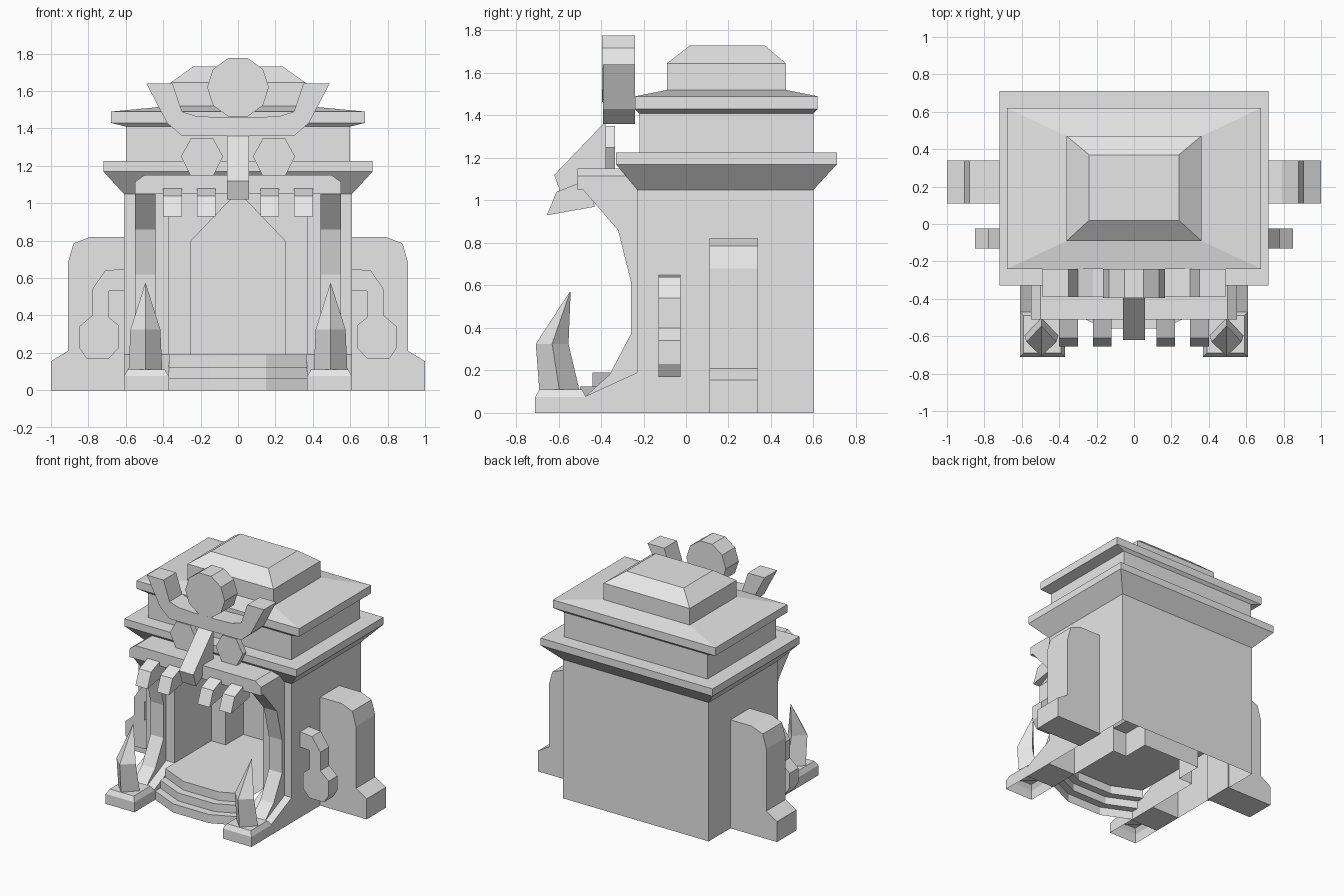
import bpy, bmesh, math

cube = bpy.data.objects.get("Cube")
if cube:
    bpy.data.objects.remove(cube, do_unlink=True)

stone = bpy.data.materials.new("grey_stone")
stone.use_nodes = True
GREY = (0.8, 0.8, 0.8, 1)
stone.diffuse_color = GREY
stone.node_tree.nodes["Principled BSDF"].inputs["Base Color"].default_value = GREY


def finish(name, bm, mirror=False):
    """Turn a bmesh into a stone object, optionally mirrored across x."""
    bmesh.ops.recalc_face_normals(bm, faces=bm.faces)
    mesh = bpy.data.meshes.new(name)
    bm.to_mesh(mesh)
    bm.free()
    mesh.materials.append(stone)
    obj = bpy.data.objects.new(name, mesh)
    bpy.context.collection.objects.link(obj)
    if mirror:
        obj.modifiers.new("Mirror", "MIRROR").use_mirror_merge = False
    return obj


def loft(name, rings, mirror=False, bottom=True):
    """Join closed rings of 3D points and cap both ends."""
    bm = bmesh.new()
    loops = [[bm.verts.new(p) for p in ring] for ring in rings]
    n = len(loops[0])
    for a, b in zip(loops, loops[1:]):
        for i in range(n):
            j = (i + 1) % n
            bm.faces.new((a[i], a[j], b[j], b[i]))
    if bottom:
        bm.faces.new(loops[0][::-1])
    bm.faces.new(loops[-1])
    return finish(name, bm, mirror)


def prism(name, profile, axis, lo, hi, mirror=False, bottom=True):
    """Extrude a 2D profile along an axis between two positions."""
    place = {"x": lambda p, d: (d, p[0], p[1]),
             "y": lambda p, d: (p[0], d, p[1]),
             "z": lambda p, d: (p[0], p[1], d)}[axis]
    return loft(name, [[place(p, d) for p in profile] for d in (lo, hi)], mirror, bottom)


def rect(x0, x1, y0, y1, z):
    return [(x0, y0, z), (x1, y0, z), (x1, y1, z), (x0, y1, z)]


def diamond(x, y, z, rx, ry):
    return [(x - rx, y, z), (x, y - ry, z), (x + rx, y, z), (x, y + ry, z)]


def symmetric(half):
    """Complete a right-hand outline with its mirror image."""
    return half + [(-x, v) for x, v in reversed(half)]


# Walls around the room and its rear alcove, open underneath
prism("walls", symmetric([(0.25, 0.42), (0.25, 0.21), (0.37, 0.21), (0.37, -0.23),
                          (0.61, -0.23), (0.61, 0.6)]), "z", 0, 1.05, bottom=False)
prism("alcove_arch", [(0.25, 0.8), (0.25, 1.05), (0, 1.05), (0, 1.02), (0.04, 1.02)],
      "y", 0.21, 0.42, mirror=True)

# Cornice, upper storey and stepped roof
loft("cornice", [rect(-0.61, 0.61, -0.23, 0.6, 1.05), rect(-0.72, 0.72, -0.33, 0.71, 1.17),
                 rect(-0.72, 0.72, -0.33, 0.71, 1.225)])
loft("upper_storey", [rect(-0.6, 0.6, -0.22, 0.6, 1.22), rect(-0.6, 0.6, -0.22, 0.6, 1.41)])
loft("roof", [rect(-0.6, 0.6, -0.22, 0.6, 1.41), rect(-0.68, 0.68, -0.24, 0.62, 1.43),
              rect(-0.68, 0.68, -0.24, 0.62, 1.49), rect(-0.36, 0.36, -0.09, 0.47, 1.52)])
loft("roof_cap", [rect(-0.36, 0.36, -0.09, 0.47, 1.51), rect(-0.36, 0.36, -0.09, 0.47, 1.645),
                  rect(-0.24, 0.24, 0.02, 0.37, 1.73)])

# Floor running forward into three faceted steps
bm = bmesh.new()
rows = []
for y, z in [(-0.56, 0), (-0.56, 0.065), (-0.5, 0.065), (-0.5, 0.125),
             (-0.44, 0.125), (-0.44, 0.19)]:
    rows.append([bm.verts.new((x, y + back, z))
                 for x, back in [(-0.37, 0.1), (-0.15, 0), (0.15, 0), (0.37, 0.1)]])
rows.append([bm.verts.new((x, 0.42, 0.19)) for x in (-0.37, -0.15, 0.15, 0.37)])
for a, b in zip(rows, rows[1:]):
    for i in range(3):
        bm.faces.new((a[i], a[i + 1], b[i + 1], b[i]))
finish("floor_and_steps", bm)

# Open jaw: curved jambs, lower legs and upper lip
prism("jaw_jamb", [(-0.23, 1.1), (-0.51, 1.1), (-0.51, 1.08), (-0.32, 0.86), (-0.26, 0.62),
                   (-0.26, 0.37), (-0.36, 0.18), (-0.47, 0.08), (-0.47, 0.02), (-0.23, 0.02)],
      "x", 0.44, 0.55, mirror=True)
prism("lower_jaw", [(-0.47, 0), (-0.47, 0.08), (-0.23, 0.19), (-0.23, 0)],
      "x", 0.37, 0.61, mirror=True)
prism("upper_lip", symmetric([(0.5, 1.15), (0.55, 1.115), (0.55, 1.05)]), "y", -0.51, -0.23)

# Teeth hooked over the lip
for number, x in enumerate((0.17, 0.35)):
    prism(f"tooth_{number + 1}", [(-0.51, 1.08), (-0.61, 1.04), (-0.655, 0.93),
                                  (-0.43, 0.97), (-0.45, 1.08)],
          "x", x - 0.05, x + 0.05, mirror=True)

# Tusks on their bevelled feet
loft("tusk_foot", [rect(0.37, 0.61, -0.71, -0.47, 0), rect(0.37, 0.61, -0.71, -0.47, 0.075),
                   rect(0.39, 0.59, -0.69, -0.49, 0.11)], mirror=True, bottom=False)
loft("tusk", [diamond(0.495, -0.595, 0.1, 0.09, 0.095), diamond(0.495, -0.63, 0.325, 0.08, 0.077),
              diamond(0.495, -0.545, 0.57, 0.002, 0.002)], mirror=True)

# Face: snout, hexagonal eyes, horned crown and disc
prism("snout", [(-0.38, 1.37), (-0.62, 1.12), (-0.585, 1.02), (-0.38, 1.15)], "x", -0.06, 0.06)
prism("eye", [(0.08, 1.25), (0.135, 1.14), (0.25, 1.14), (0.305, 1.25), (0.25, 1.35),
              (0.135, 1.35)], "y", -0.38, -0.335, mirror=True)
prism("crown", symmetric([(0.1, 1.46), (0.22, 1.465), (0.3, 1.49), (0.35, 1.64),
                          (0.49, 1.64), (0.38, 1.43), (0.3, 1.36)]), "y", -0.39, -0.24)
prism("crown_disc", [(0.165 * math.cos(math.radians(36 * i)),
                      1.62 + 0.165 * math.sin(math.radians(36 * i))) for i in range(10)],
      "y", -0.395, -0.24)

# Side buttresses and curled ears
prism("buttress", [(0.6, 0), (1, 0), (1, 0.155), (0.91, 0.21), (0.91, 0.68), (0.88, 0.785),
                   (0.79, 0.82), (0.6, 0.82)], "y", 0.11, 0.34, mirror=True)
prism("ear", [(0.6, 0.65), (0.71, 0.64), (0.78, 0.54), (0.78, 0.4), (0.85, 0.34), (0.85, 0.23),
              (0.81, 0.17), (0.69, 0.17), (0.635, 0.23), (0.635, 0.345), (0.69, 0.39),
              (0.69, 0.53), (0.6, 0.535)], "y", -0.13, -0.025, mirror=True)
